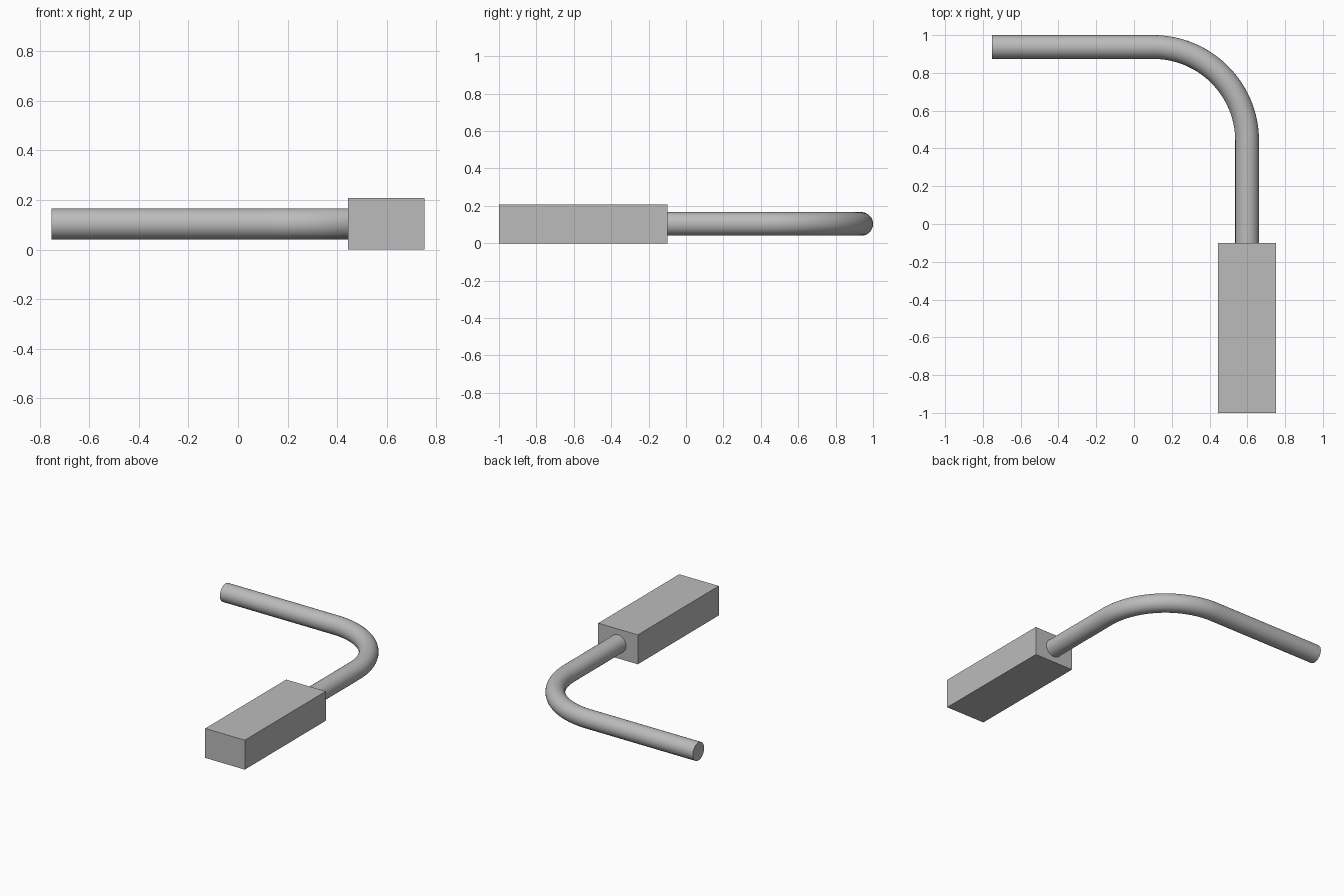
import bpy
import bmesh
from math import cos, sin, pi, radians
from mathutils import Vector

cube = bpy.data.objects.get("Cube")
if cube:
    bpy.data.objects.remove(cube, do_unlink=True)

# Single grey material
grey = bpy.data.materials.new("plain grey")
grey.use_nodes = True
colour = (0.5, 0.5, 0.5, 1)
grey.diffuse_color = colour
grey.node_tree.nodes["Principled BSDF"].inputs["Base Color"].default_value = colour


def add_object(name, bm):
    bmesh.ops.recalc_face_normals(bm, faces=bm.faces)
    mesh = bpy.data.meshes.new(name)
    bm.to_mesh(mesh)
    bm.free()
    mesh.materials.append(grey)
    obj = bpy.data.objects.new(name, mesh)
    bpy.context.collection.objects.link(obj)
    return obj


# Rectangular handle block
LOW, HIGH = Vector((0.445, -1, 0)), Vector((0.753, -0.1, 0.207))
bm = bmesh.new()
bmesh.ops.create_cube(bm, size=1)
bmesh.ops.scale(bm, verts=bm.verts, vec=HIGH - LOW)
bmesh.ops.translate(bm, verts=bm.verts, vec=(LOW + HIGH) / 2)
add_object("handle_block", bm)

# Bent rod: straight, quarter-circle bend, straight
RADIUS, BEND, SIDES, STEPS = 0.063, 0.497, 48, 32
mid_z = HIGH.z / 2
centre = Vector((0.102, 0.44, mid_z))
stations = [(Vector((centre.x + BEND, HIGH.y, mid_z)), 0)]
for i in range(STEPS + 1):
    a = pi / 2 * i / STEPS
    stations.append((centre + BEND * Vector((cos(a), sin(a), 0)), a))
stations.append((Vector((-0.753, centre.y + BEND, mid_z)), pi / 2))

bm = bmesh.new()
rings = []
for point, a in stations:
    outward = Vector((cos(a), sin(a), 0))
    ring = []
    for k in range(SIDES):
        t = 2 * pi * k / SIDES
        offset = outward * cos(t) + Vector((0, 0, sin(t)))
        ring.append(bm.verts.new(point + RADIUS * offset))
    rings.append(ring)
for r, s in zip(rings, rings[1:]):
    for k in range(SIDES):
        n = (k + 1) % SIDES
        bm.faces.new((r[k], r[n], s[n], s[k]))
bm.faces.new(rings[0])
bm.faces.new(rings[-1])
rod = add_object("bent_rod", bm)

# Smooth rod with crisp end caps
bpy.ops.object.select_all(action="DESELECT")
rod.select_set(True)
bpy.context.view_layer.objects.active = rod
bpy.ops.object.shade_smooth_by_angle(angle=radians(40))
